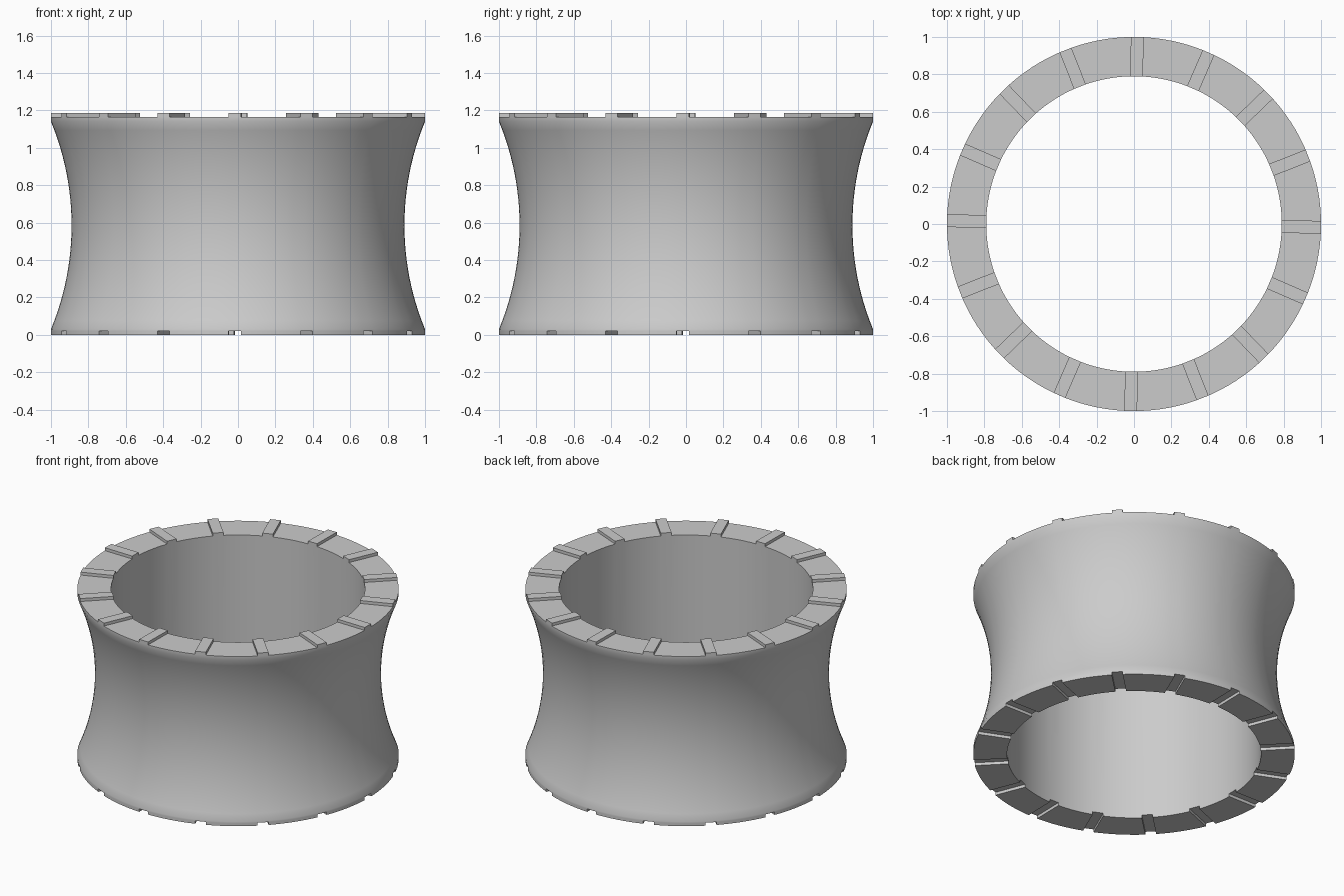
import bpy, bmesh
from math import asin, sqrt, pi, radians

cube = bpy.data.objects.get("Cube")
if cube:
    bpy.data.objects.remove(cube, do_unlink=True)

COUNT = 16                     # ribs on top, grooves underneath
FILL = 8                       # divisions between neighbouring ribs
HALF_WIDTH = 0.034
STEP = 0.02                    # rib height and groove depth
INNER, OUTER, WAIST = 0.79, 1.0, 0.89
LOW, HIGH = STEP, 1.165
ARC_LOW, ARC_HIGH = 0.03, 1.14
OFFSET = radians(-1)
PITCH = 2 * pi / COUNT


def waist_profile(steps=24):
    """Concave circular arc of the outer wall, as (radius, z) points."""
    half = (ARC_HIGH - ARC_LOW) / 2
    mid = (ARC_HIGH + ARC_LOW) / 2
    sag = OUTER - WAIST
    radius = (half * half + sag * sag) / (2 * sag)
    points = []
    for i in range(steps + 1):
        dz = -half + 2 * half * i / steps
        points.append((WAIST + radius - sqrt(radius * radius - dz * dz), mid + dz))
    return points


def column_angle(column, r):
    """Rib sides stay parallel; the columns between ribs are spread evenly."""
    rib, part = divmod(column, FILL + 1)
    edge = asin(HALF_WIDTH / r)
    centre = OFFSET + rib * PITCH
    if part == 0:
        return centre - edge
    return centre + edge + (PITCH - 2 * edge) * (part - 1) / FILL


def extrude(bm, faces, dz):
    """Raise or lower a set of cap faces with straight walls."""
    result = bmesh.ops.extrude_face_region(bm, geom=faces)["geom"]
    moved = [g for g in result if isinstance(g, bmesh.types.BMVert)]
    bmesh.ops.translate(bm, verts=moved, vec=(0, 0, dz))
    old = [f for f in faces if f.is_valid]
    if old:
        bmesh.ops.delete(bm, geom=old, context='FACES_ONLY')


# Closed section swept around the axis
from mathutils import Matrix, Vector
section = ([(OUTER, LOW)] + waist_profile() + [(OUTER, HIGH), (INNER, HIGH), (INNER, LOW)])
size = len(section)
columns = COUNT * (FILL + 1)
bm = bmesh.new()
grid = [[bm.verts.new(Matrix.Rotation(column_angle(c, r), 3, 'Z') @ Vector((r, 0, z)))
         for r, z in section] for c in range(columns)]
rib_tops, pad_bottoms = [], []
for c in range(columns):
    here, there = grid[c], grid[(c + 1) % columns]
    is_rib = c % (FILL + 1) == 0
    for i in range(size):
        j = (i + 1) % size
        face = bm.faces.new((here[i], there[i], there[j], here[j]))
        if i == size - 3 and is_rib:
            rib_tops.append(face)
        elif i == size - 1 and not is_rib:
            pad_bottoms.append(face)

# Raised ribs on top, pads with grooves between them underneath
extrude(bm, rib_tops, STEP)
extrude(bm, pad_bottoms, -STEP)
bmesh.ops.recalc_face_normals(bm, faces=bm.faces[:])

mesh = bpy.data.meshes.new("ribbed_ring")
bm.to_mesh(mesh)
bm.free()
ring = bpy.data.objects.new("ribbed_ring", mesh)
bpy.context.collection.objects.link(ring)

# Plain grey
grey = bpy.data.materials.new("plain_grey")
grey.use_nodes = True
colour = (0.6, 0.6, 0.6, 1)
grey.diffuse_color = colour
grey.node_tree.nodes["Principled BSDF"].inputs["Base Color"].default_value = colour
mesh.materials.append(grey)

bpy.ops.object.select_all(action='DESELECT')
ring.select_set(True)
bpy.context.view_layer.objects.active = ring
bpy.ops.object.shade_smooth_by_angle(angle=radians(30))
